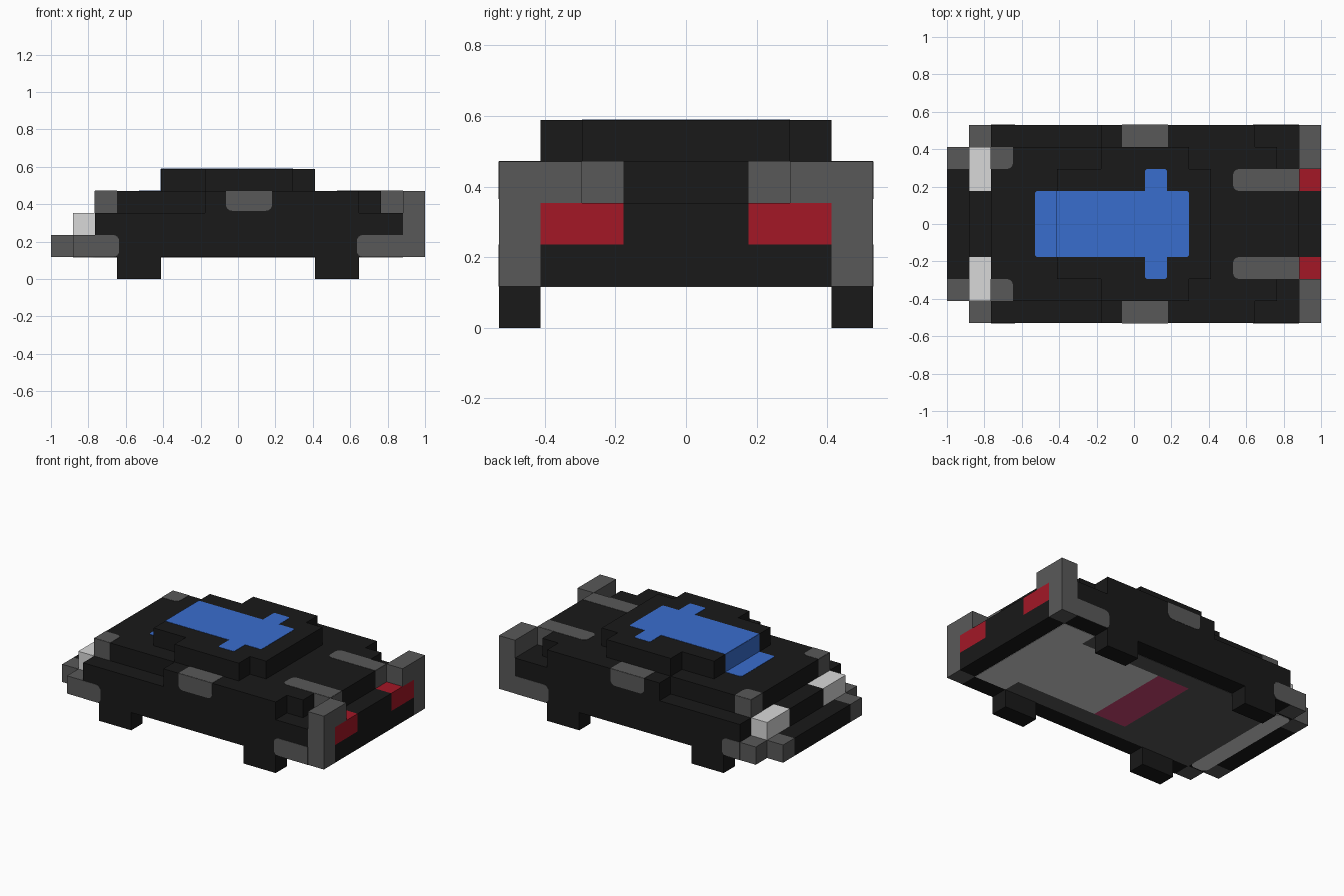
import bpy, bmesh, math
from mathutils import Vector

if "Cube" in bpy.data.objects:
    bpy.data.objects.remove(bpy.data.objects["Cube"], do_unlink=True)

U = 2 / 17          # size of one block
T = 0.015           # plate thickness in blocks


def material(name, code):
    lin = []
    for i in (0, 2, 4):
        c = int(code[i:i + 2], 16) / 255
        lin.append(c / 12.92 if c <= 0.04045 else ((c + 0.055) / 1.055) ** 2.4)
    m = bpy.data.materials.new(name)
    m.use_nodes = True
    m.diffuse_color = (*lin, 1)
    m.node_tree.nodes["Principled BSDF"].inputs["Base Color"].default_value = (*lin, 1)
    return m


BLACK = material("body black", "191919")
GREY = material("trim grey", "595959")
WHITE = material("light grey", "D9D9D9")
RED = material("tail light red", "A31726")
BLUE = material("roof blue", "396DCE")
PLUM = material("floor pink", "CE4676")


def prism(name, base, offset, mat):
    """Extrude an outline given in block units (x from the nose, y from the middle, z up)."""
    bm = bmesh.new()
    face = bm.faces.new([bm.verts.new(((x - 8.5) * U, y * U, z * U)) for x, y, z in base])
    res = bmesh.ops.extrude_face_region(bm, geom=[face], use_keep_orig=True)
    verts = [g for g in res["geom"] if isinstance(g, bmesh.types.BMVert)]
    bmesh.ops.translate(bm, verts=verts, vec=Vector(offset) * U)
    bmesh.ops.recalc_face_normals(bm, faces=bm.faces)
    me = bpy.data.meshes.new(name)
    bm.to_mesh(me)
    bm.free()
    me.materials.append(mat)
    ob = bpy.data.objects.new(name, me)
    bpy.context.collection.objects.link(ob)


def box(name, x, y, z, mat):
    base = [(x[0], y[0], z[0]), (x[1], y[0], z[0]), (x[1], y[1], z[0]), (x[0], y[1], z[0])]
    prism(name, base, (0, 0, z[1] - z[0]), mat)


def pair(name, x, y, z, mat):
    for side, s in (("left", 1), ("right", -1)):
        box(f"{name}_{side}", x, (s * y[0], s * y[1]), z, mat)


def layer(name, z, steps):
    """Symmetric slab whose half width changes in steps along x."""
    half = []
    for x0, x1, w in steps:
        half += [(x0, w), (x1, w)]
    outline = half + [(x, -w) for x, w in reversed(half)]
    prism(name, [(x, y, z) for x, y in outline], (0, 0, 1), BLACK)


def rounded(pts):
    """Outline with corner radii: each point is (a, b, radius)."""
    out = []
    for i, (a, b, r) in enumerate(pts):
        p = Vector((a, b))
        if not r:
            out.append(p)
            continue
        d0 = (Vector(pts[i - 1][:2]) - p).normalized()
        d1 = (Vector(pts[(i + 1) % len(pts)][:2]) - p).normalized()
        for k in range(5):
            t = k * math.pi / 8
            out.append(p + r * (d0 * (1 - math.sin(t)) + d1 * (1 - math.cos(t))))
    return out


def flat_plate(name, pts, z, mat, up=1):
    prism(name, [(p.x, p.y, z) for p in rounded(pts)], (0, 0, T * up), mat)


def side_plates(name, pts, y, mat):
    for side, s in (("left", 1), ("right", -1)):
        prism(f"{name}_{side}", [(p.x, s * y, p.y) for p in rounded(pts)], (0, s * T, 0), mat)


def end_plate(name, x, y0, y1, z, out, mat):
    prism(name, [(x, y0, z), (x, y1, z), (x, y1, z + 1), (x, y0, z + 1)], (T * out, 0, 0), mat)


def rect(x0, x1, y0, y1, r=(0, 0, 0, 0)):
    return [(x0, y0, r[0]), (x1, y0, r[1]), (x1, y1, r[2]), (x0, y1, r[3])]


# Body slabs from bottom to top
layer("lower_body", 1, [(0, 1, 2.5), (1, 2, 3.5), (2, 16, 4.5), (16, 17, 3.5)])
layer("middle_body", 2, [(1, 2, 1.5), (2, 16, 4.5), (16, 17, 1.5)])
layer("upper_body", 3, [(2, 7, 3.5), (7, 14, 4.5), (14, 15, 3.5), (15, 16, 2.5)])
layer("roof", 4, [(5, 7, 2.5), (7, 11, 3.5), (11, 12, 2.5)])

# Wheels
pair("front_wheel", (3, 5), (3.5, 4.5), (0, 1), BLACK)
pair("rear_wheel", (12, 14), (3.5, 4.5), (0, 1), BLACK)

# Grey corner blocks and lights
pair("bumper_corner", (0, 1), (2.5, 3.5), (1, 2), GREY)
pair("front_corner", (1, 2), (3.5, 4.5), (1, 2), GREY)
pair("rear_post", (16, 17), (3.5, 4.5), (1, 4), GREY)
pair("rear_post_inner", (16, 17), (2.5, 3.5), (3, 4), GREY)
pair("headlight", (1, 2), (1.5, 3.5), (2, 3), WHITE)
pair("tail_light", (16, 17), (1.5, 3.5), (2, 3), RED)

# Grey trim with rounded ends
R = 0.28
side_plates("front_sill", rect(2, 3.1, 1, 2, (0, R, R, 0)), 4.5, GREY)
side_plates("rear_sill", rect(13.9, 16, 1, 2, (R, 0, 0, R)), 4.5, GREY)
side_plates("side_window", rect(7.95, 10.05, 3.1, 4, (R, R, 0, 0)), 4.5, GREY)
side_plates("hood_corner_side", rect(2, 3, 3, 4), 3.5, GREY)
side_plates("rear_rail_side", rect(15, 16, 3, 4), 2.5, GREY)
for s, side in ((1, "left"), (-1, "right")):
    flat_plate(f"side_window_top_{side}", rect(7.95, 10.05, s * 3.5, s * 4.5), 4, GREY)
    flat_plate(f"rear_rail_{side}", rect(13, 16, s * 1.5, s * 2.5, (R, 0, 0, R)), 4, GREY)
    end_plate(f"rear_rail_end_{side}", 16, s * 1.5, s * 2.5, 3, 1, GREY)
    flat_plate(f"hood_corner_top_{side}", rect(2, 3, s * 2.5, s * 3.5, (0, R, 0, 0)), 4, GREY)
    end_plate(f"hood_corner_front_{side}", 2, s * 2.5, s * 3.5, 3, -1, GREY)

# Blue roof panel, running down the windscreen onto the hood
r = 0.12
arm = [(5, 1.5, 0), (9, 1.5, 0), (9, 2.5, r), (10, 2.5, r), (10, 1.5, 0), (11, 1.5, r)]
flat_plate("roof_panel", arm + [(a, -b, q) for a, b, q in reversed(arm)], 5, BLUE)
end_plate("windscreen_panel", 5, -1.5, 1.5, 4, -1, BLUE)
flat_plate("hood_panel", rect(4, 5, -1.5, 1.5, (r, 0, 0, r)), 4, BLUE)

# Underside
flat_plate("floor_front", rect(2, 7, -3.5, 3.5), 1, GREY, -1)
flat_plate("floor_stripe", rect(1, 2, -3.4, 3.4, (R, R, R, R)), 1, WHITE, -1)
flat_plate("floor_centre", rect(7, 9, -2.5, 2.5), 1, PLUM, -1)
flat_plate("floor_rear", [(9, -2.5, 0), (14, -2.5, 0), (14, -3.5, 0), (16, -3.5, 0),
                          (16, 3.5, 0), (14, 3.5, 0), (14, 2.5, 0), (9, 2.5, 0)], 1, WHITE, -1)
for s, side in ((1, "left"), (-1, "right")):
    flat_plate(f"floor_edge_{side}", rect(7, 14, s * 2.5, s * 3.5), 1, GREY, -1)
